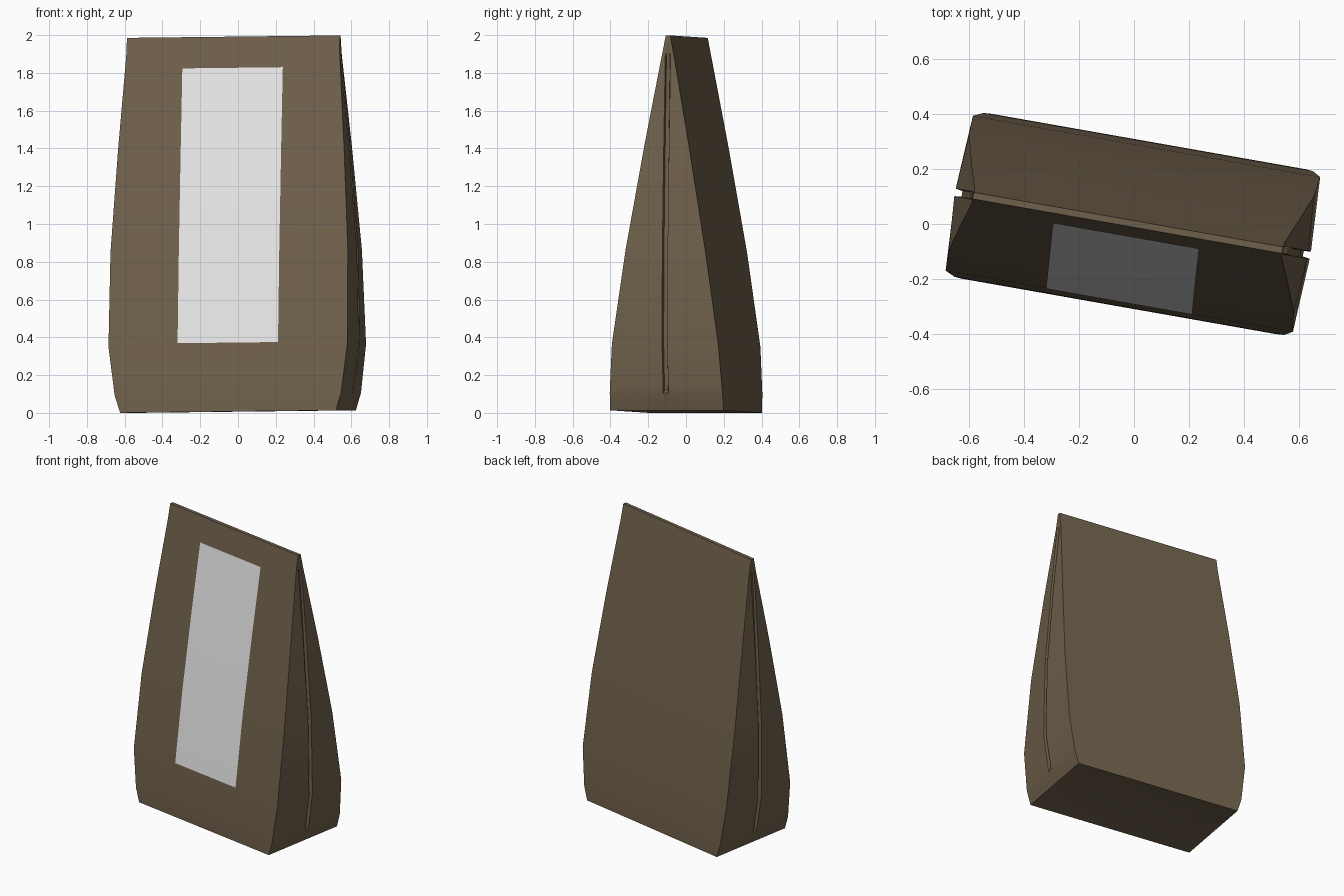
import bpy, bmesh, math

cube = bpy.data.objects.get("Cube")
if cube:
    bpy.data.objects.remove(cube, do_unlink=True)


def material(name, rgb):
    mat = bpy.data.materials.new(name)
    mat.use_nodes = True
    colour = (*rgb, 1)
    mat.diffuse_color = colour
    bsdf = mat.node_tree.nodes["Principled BSDF"]
    bsdf.inputs["Base Color"].default_value = colour
    bsdf.inputs["Roughness"].default_value = 0.8
    return mat


def finish(name, bm, mat):
    """Turn the bmesh into a smooth object with the bag's slight turn and lean."""
    mesh = bpy.data.meshes.new(name)
    bm.to_mesh(mesh)
    bm.free()
    mesh.materials.append(mat)
    obj = bpy.data.objects.new(name, mesh)
    bpy.context.collection.objects.link(obj)
    obj.rotation_euler = (0, -0.0115, math.radians(-10))
    obj.location.z = 0.007
    bpy.ops.object.select_all(action="DESELECT")
    obj.select_set(True)
    bpy.context.view_layer.objects.active = obj
    bpy.ops.object.shade_smooth_by_angle(angle=math.radians(35))
    return obj


# Bag rows: height, half width, half depth, side bulge, crease depth
ROWS = [
    (0.0, 0.58, 0.305, 0.0, 0.0),
    (0.09, 0.608, 0.303, 0.008, 0.0),
    (0.11, 0.611, 0.302, 0.008, 0.02),
    (0.35, 0.642, 0.286, 0.014, 0.026),
    (0.85, 0.638, 0.214, 0.014, 0.026),
    (1.4, 0.607, 0.12, 0.008, 0.022),
    (1.87, 0.575, 0.034, 0.0, 0.012),
    (1.89, 0.574, 0.03, 0.0, 0.0),
    (1.985, 0.572, 0.012, 0.0, 0.0),
]


def depth_at(z):
    """Half depth of the bag at a height."""
    for low, high in zip(ROWS, ROWS[1:]):
        if z <= high[0]:
            t = (z - low[0]) / (high[0] - low[0])
            return low[2] + t * (high[2] - low[2])
    return ROWS[-1][2]


def section(z, c, d, bulge, crease):
    """Rectangular section with a narrow gusset crease in each side."""
    w = min(0.014, d * 0.6)
    m = c + bulge
    half = [(c, -d), (m, -w), (m - crease, -w * 0.7),
            (m - crease, w * 0.7), (m, w), (c, d)]
    return [(x, y, z) for x, y in half] + [(-x, -y, z) for x, y in half]


# Bag body: lofted sections
bm = bmesh.new()
rings = [[bm.verts.new(p) for p in section(*row)] for row in ROWS]
count = len(rings[0])
for lower, upper in zip(rings, rings[1:]):
    for i in range(count):
        j = (i + 1) % count
        bm.faces.new((lower[i], lower[j], upper[j], upper[i]))
bm.faces.new(rings[-1])

# Folded base, pushed inwards along its middle
base = rings[0]
right = bm.verts.new((0.3, 0, 0.07))
left = bm.verts.new((-0.3, 0, 0.07))
for i in range(5):
    bm.faces.new((base[i + 1], base[i], right))
    bm.faces.new((base[i + 7], base[i + 6], left))
bm.faces.new((base[0], base[11], left, right))
bm.faces.new((base[6], base[5], right, left))
bmesh.ops.recalc_face_normals(bm, faces=bm.faces)
finish("bag_body", bm, material("brown paper", (0.158, 0.117, 0.07)))

# Front label: thin strip following the front panel
bm = bmesh.new()
heights = [0.365] + [r[0] for r in ROWS if 0.4 < r[0] < 1.8] + [1.82]
pairs = [[bm.verts.new((x, -depth_at(z) - 0.004, z)) for x in (-0.27, 0.27)]
         for z in heights]
for (a, b), (c, d) in zip(pairs, pairs[1:]):
    bm.faces.new((a, b, d, c))
finish("front_label", bm, material("label white", (0.8, 0.8, 0.8)))
